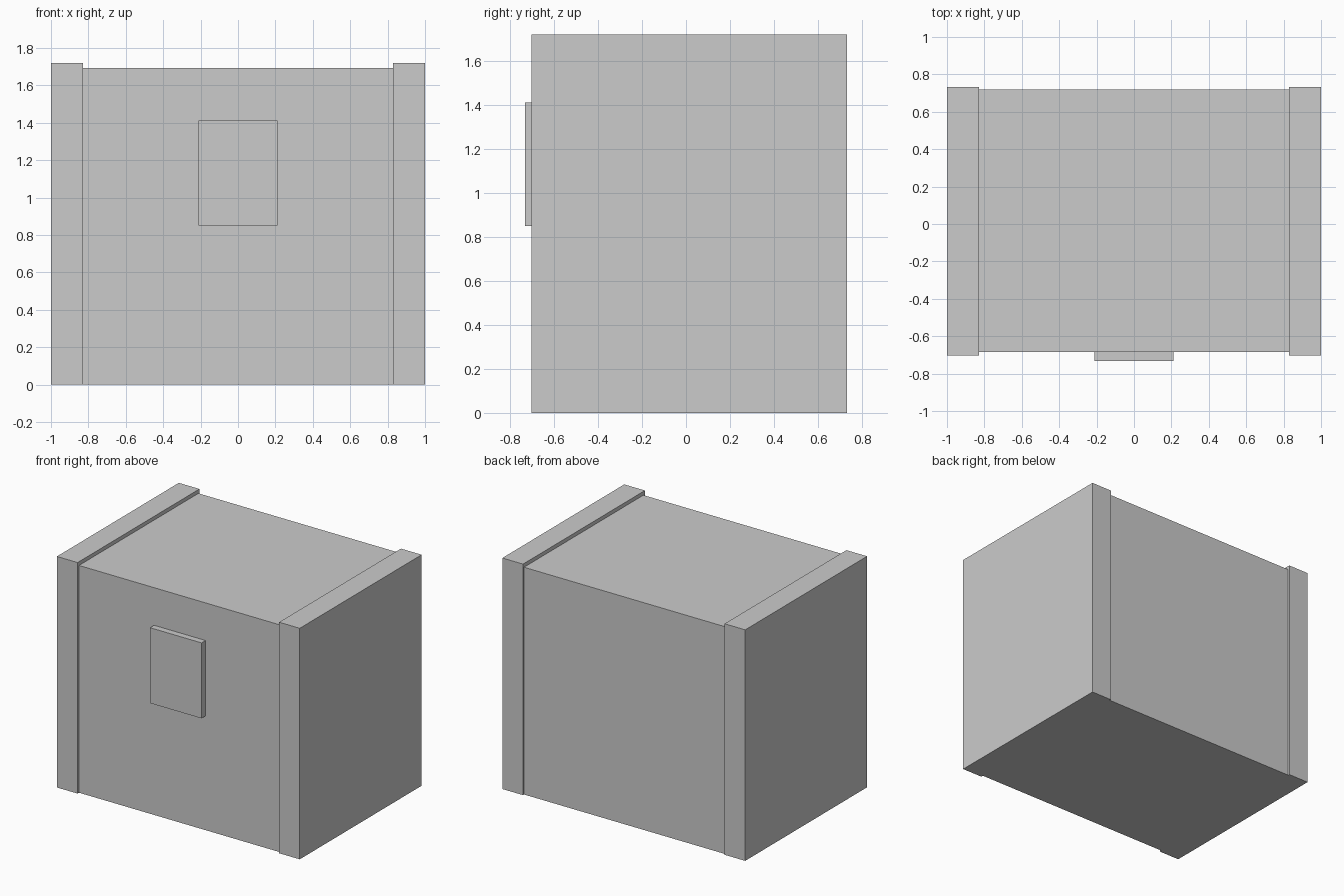
import bpy

if "Cube" in bpy.data.objects:
    bpy.data.objects.remove(bpy.data.objects["Cube"])

grey = bpy.data.materials.new("light_grey")
grey.diffuse_color = (0.6, 0.6, 0.6, 1)
grey.use_nodes = True
grey.node_tree.nodes["Principled BSDF"].inputs["Base Color"].default_value = grey.diffuse_color


def box(name, lo, hi):
    """Axis-aligned box between two corners."""
    mid = [(a + b) / 2 for a, b in zip(lo, hi)]
    bpy.ops.mesh.primitive_cube_add(size=1, location=mid)
    ob = bpy.context.object
    ob.name = name
    ob.scale = [b - a for a, b in zip(lo, hi)]
    bpy.ops.object.transform_apply(location=False, rotation=False, scale=True)
    ob.data.materials.append(grey)
    return ob


# Main body between the end panels
box("body", (-0.83, -0.685, 0), (0.83, 0.72, 1.692))

# Slightly larger end panels
box("left_end_panel", (-1, -0.702, 0), (-0.83, 0.732, 1.72))
box("right_end_panel", (0.83, -0.702, 0), (1, 0.732, 1.72))

# Raised plate on the front
box("front_plate", (-0.212, -0.732, 0.85), (0.212, -0.685, 1.412))
